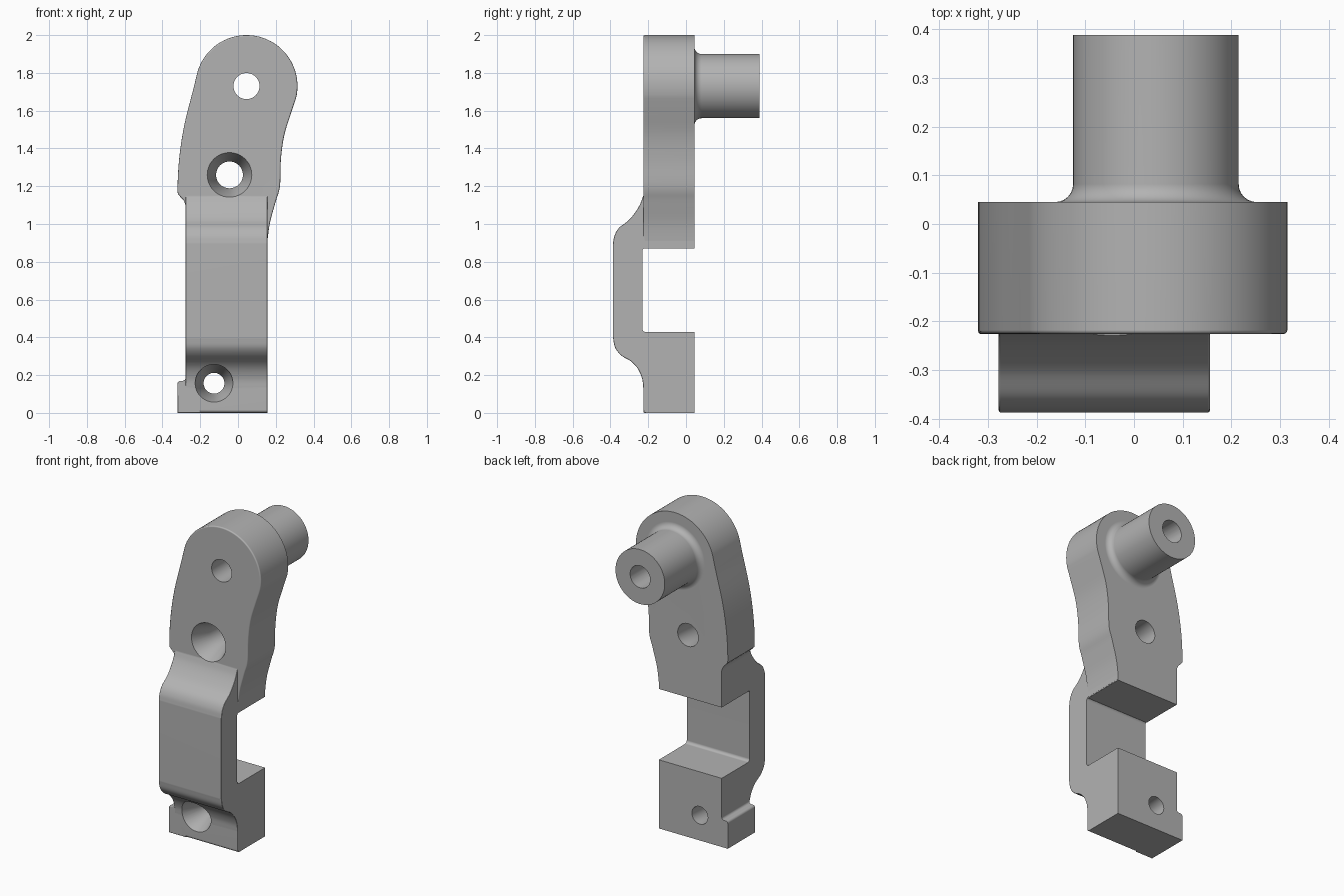
import bpy, bmesh
from math import pi, sin, cos, radians
from mathutils import Vector, Matrix

if "Cube" in bpy.data.objects:
    bpy.data.objects.remove(bpy.data.objects["Cube"], do_unlink=True)

steel = bpy.data.materials.new("grey_steel")
steel.use_nodes = True
GREY = (0.45, 0.45, 0.45, 1)
steel.diffuse_color = GREY
steel.node_tree.nodes["Principled BSDF"].inputs["Base Color"].default_value = GREY

FRONT, BACK = -0.226, 0.045      # plate faces along y
LEFT, RIGHT = -0.278, 0.156      # bridge sides along x
ROUND = 0.016


def smooth_path(pts, steps=6):
    """Catmull-Rom curve through the points."""
    p = [Vector(q) for q in pts]
    p = [2 * p[0] - p[1]] + p + [2 * p[-1] - p[-2]]
    out = []
    for a, b, c, d in zip(p, p[1:], p[2:], p[3:]):
        for i in range(steps):
            t = i / steps
            out.append((b * 2 + (c - a) * t + (a * 2 - b * 5 + c * 4 - d) * t * t
                        + (b * 3 - a - c * 3 + d) * t ** 3) / 2)
    return [tuple(v) for v in out] + [tuple(pts[-1])]


def arc(cx, cy, r, start, end, steps):
    angles = [radians(start + (end - start) * i / steps) for i in range(steps + 1)]
    return [(cx + r * cos(a), cy + r * sin(a)) for a in angles]


def new_object(name, bm):
    bmesh.ops.recalc_face_normals(bm, faces=bm.faces)
    mesh = bpy.data.meshes.new(name)
    bm.to_mesh(mesh)
    bm.free()
    mesh.materials.append(steel)
    obj = bpy.data.objects.new(name, mesh)
    bpy.context.collection.objects.link(obj)
    return obj


def extrude(name, outline, to_point, low, high, rounded):
    """Extrude a flat outline and round the edges picked by a rule."""
    bm = bmesh.new()
    face = bm.faces.new([bm.verts.new(to_point(p, low)) for p in outline])
    geom = bmesh.ops.extrude_face_region(bm, geom=[face])["geom"]
    shift = to_point((0, 0), high) - to_point((0, 0), low)
    bmesh.ops.translate(bm, vec=shift, verts=[g for g in geom if isinstance(g, bmesh.types.BMVert)])
    bmesh.ops.recalc_face_normals(bm, faces=bm.faces)
    edges = [e for e in bm.edges if rounded(e)]
    bmesh.ops.bevel(bm, geom=edges, offset=ROUND, segments=3, profile=0.5,
                    affect='EDGES', clamp_overlap=True)
    return new_object(name, bm)


def lathe(name, profile, x, z, steps=64):
    """Spin an (r, y) profile around a y-directed axis."""
    bm = bmesh.new()
    verts = [bm.verts.new((r, y, 0)) for r, y in profile]
    edges = [bm.edges.new(pair) for pair in zip(verts, verts[1:])]
    bmesh.ops.spin(bm, geom=verts + edges, axis=(0, 1, 0), cent=(0, 0, 0),
                   angle=2 * pi, steps=steps)
    bmesh.ops.remove_doubles(bm, verts=bm.verts, dist=1e-5)
    bmesh.ops.translate(bm, vec=(x, 0, z), verts=bm.verts)
    return new_object(name, bm)


def front_point(p, y):
    return Vector((p[0], y, p[1]))


def side_point(p, x):
    return Vector((x, p[0], p[1]))


def on_front(edge):
    return all(v.co.y < FRONT + 1e-4 for v in edge.verts)


def on_bridge_rim(edge):
    a, b = (v.co for v in edge.verts)
    return abs(a.x - b.x) < 1e-4 and max(a.y, b.y) < FRONT + 0.005 and \
        not (0.42 < a.z < 0.89 and a.y > -0.3) and not (0.42 < b.z < 0.89 and b.y > -0.3)


# Upper arm plate: round head with a waisted body
right_side = smooth_path([(0.155, 0.87), (0.157, 0.92), (0.17, 1.01), (0.2, 1.12), (0.222, 1.2),
                          (0.227, 1.34), (0.245, 1.47), (0.285, 1.6)])
head = arc(0.045, 1.73, 0.27, -14, 164, 40)
left_side = smooth_path([(-0.235, 1.72), (-0.285, 1.52), (-0.312, 1.34), (-0.32, 1.18),
                         (-0.31, 1.15), (-0.288, 1.125), (LEFT, 1.1)])
arm = extrude("arm_plate", right_side + head + left_side + [(LEFT, 0.87)],
              front_point, FRONT, BACK, on_front)

# Offset bridge and lower block, drawn in side profile
upper_bend = smooth_path([(-0.387, 0.895), (-0.378, 0.94), (-0.354, 0.98), (-0.305, 1.018),
                          (-0.27, 1.06), (-0.243, 1.105), (FRONT, 1.15)])
lower_bend = smooth_path([(FRONT, 0.13), (-0.232, 0.18), (-0.254, 0.232), (-0.29, 0.272),
                          (-0.34, 0.302), (-0.375, 0.345), (-0.387, 0.4)])
toe = arc(FRONT + ROUND, ROUND, ROUND, 270, 180, 3)
notch = arc(-0.213, 0.857, 0.018, 90, 180, 4) + arc(-0.213, 0.446, 0.018, 180, 270, 4)
side = toe + lower_bend + upper_bend + [(-0.2, 1.15), (BACK, 1.0), (BACK, 0.875)] + \
    notch + [(BACK, 0.428), (BACK, 0)]
bridge = extrude("bridge", side, side_point, LEFT, RIGHT, on_bridge_rim)

# Small side tab on the lower block
tab_outline = [(-0.2, 0), (-0.32, 0)] + arc(-0.305, 0.155, 0.015, 180, 90, 4) + \
    arc(-0.293, 0.185, 0.015, 270, 360, 4) + [(-0.2, 0.185)]
tab = extrude("side_tab", tab_outline, front_point, FRONT, BACK, on_front)

# Pivot boss with a fillet at its root
fillet = arc(0.17 + 0.037, BACK + 0.037, 0.037, 270, 180, 6)
boss = lathe("pivot_boss", [(0, -0.05), (0.207, -0.05)] + fillet + [(0.17, 0.388), (0, 0.388)],
             0.045, 1.73)

# Hole cutters
pivot_hole = lathe("pivot_hole_cutter", [(0, -0.5), (0.069, -0.5), (0.069, 0.5), (0, 0.5)],
                   0.045, 1.73, 48)


def countersink(name, x, z, outer, inner):
    profile = [(0, -0.5), (outer, -0.5), (outer, FRONT), (inner, FRONT + 0.12), (inner, 0.5), (0, 0.5)]
    return lathe(name, profile, x, z, 48)


upper_hole = countersink("upper_hole_cutter", -0.045, 1.26, 0.118, 0.071)
lower_hole = countersink("lower_hole_cutter", -0.127, 0.157, 0.1, 0.055)

# Join the solids, then drill the holes
for part, operation in ((bridge, 'UNION'), (tab, 'UNION'), (boss, 'UNION'),
                        (pivot_hole, 'DIFFERENCE'), (upper_hole, 'DIFFERENCE'),
                        (lower_hole, 'DIFFERENCE')):
    bpy.ops.object.select_all(action='DESELECT')
    bpy.context.view_layer.objects.active = arm
    arm.select_set(True)
    mod = arm.modifiers.new(part.name, 'BOOLEAN')
    mod.operation, mod.object, mod.solver = operation, part, 'EXACT'
    bpy.ops.object.modifier_apply(modifier=mod.name)
    bpy.data.objects.remove(part, do_unlink=True)

arm.name = "lever_arm"
bpy.ops.object.shade_smooth_by_angle(angle=radians(32))
weighted = arm.modifiers.new("even_normals", 'WEIGHTED_NORMAL')
weighted.keep_sharp = True
